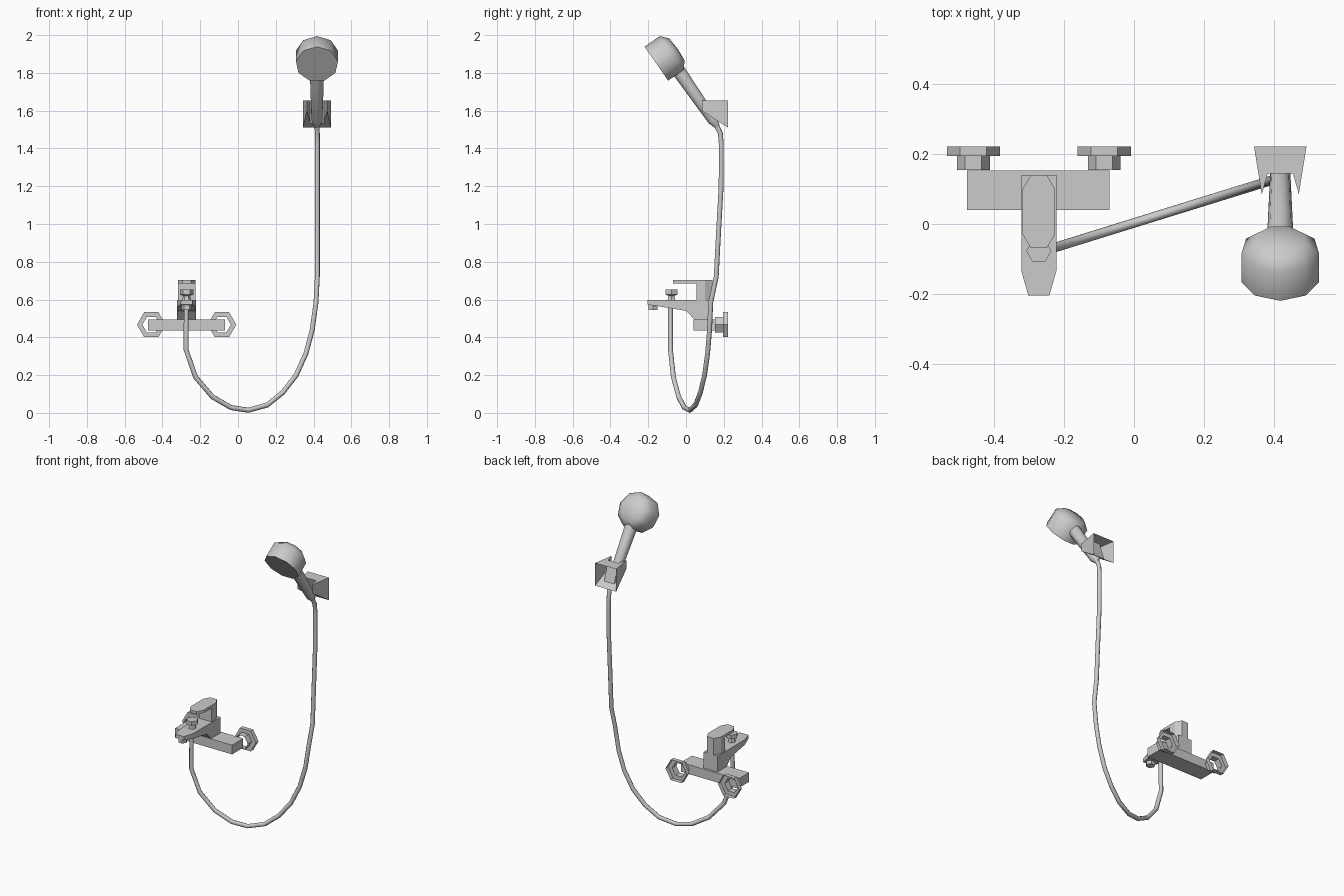
import bpy, bmesh
from math import cos, sin, tau
from mathutils import Vector as V

if "Cube" in bpy.data.objects:
    bpy.data.objects.remove(bpy.data.objects["Cube"])


def finish(name, bm, smooth=None):
    bmesh.ops.remove_doubles(bm, verts=bm.verts, dist=1e-5)
    bmesh.ops.recalc_face_normals(bm, faces=bm.faces)
    me = bpy.data.meshes.new(name)
    bm.to_mesh(me)
    bm.free()
    ob = bpy.data.objects.new(name, me)
    bpy.context.collection.objects.link(ob)
    if smooth:
        bpy.ops.object.select_all(action='DESELECT')
        ob.select_set(True)
        bpy.context.view_layer.objects.active = ob
        bpy.ops.object.shade_smooth_by_angle(angle=smooth)
    return ob


def loft(name, rings, caps=True, smooth=None):
    """Skin a list of equal-length vertex rings."""
    bm = bmesh.new()
    vs = [[bm.verts.new(p) for p in ring] for ring in rings]
    n = len(rings[0])
    for a, b in zip(vs, vs[1:]):
        for i in range(n):
            j = (i + 1) % n
            bm.faces.new((a[i], a[j], b[j], b[i]))
    if caps:
        bm.faces.new(vs[0])
        bm.faces.new(vs[-1])
    return finish(name, bm, smooth)


def lathe(name, profile, sides, origin, X, Y, caps=True, smooth=None):
    """Revolve (radius, distance) points about the axis X cross Y."""
    X, Y, o = V(X), V(Y), V(origin)
    axis = X.cross(Y)
    rings = [[o + axis * d + r * (X * cos(tau * i / sides) + Y * sin(tau * i / sides))
              for i in range(sides)] for r, d in profile]
    return loft(name, rings, caps, smooth)


def prism(name, outline, z0, z1):
    return loft(name, [[(x, y, z) for x, y in outline] for z in (z0, z1)])


CX, HX = -0.272, 0.418          # tap and shower centre lines
RIGHT, FWD, UP = (1, 0, 0), (0, 1, 0), (0, 0, 1)

# Wall flanges with nuts, open towards the wall
for side, x in (("left", CX - 0.187), ("right", CX + 0.187)):
    lathe("wall_flange_" + side, [(.076, 0), (.076, .027), (.047, .027), (.047, .068)],
          6, (x, .222, .467), RIGHT, UP, caps=False)

# Mixer bar
prism("mixer_bar", [(-.477, .04), (-.07, .04), (-.07, .153), (-.477, .153)], .435, .495)

# Spout, tapered at the front, deep at the back
spout = [(-.205, .03, .573), (-.135, .05, .563), (0, .05, .54), (.045, .05, .494), (.14, .05, .494)]
loft("spout", [[(CX - w, y, z), (CX + w, y, z), (CX + w, y, .597), (CX - w, y, .597)]
               for y, w, z in spout])
lathe("aerator", [(.028, 0), (.028, .03)], 6, (CX, -.175, .546), RIGHT, FWD)

# Lever and its column
prism("lever_column", [(CX - .046, .055), (CX + .046, .055), (CX + .046, .1),
                       (CX + .023, .14), (CX - .023, .14), (CX - .046, .1)], .596, .688)
prism("lever", [(CX - .023, -.068), (CX + .023, -.068), (CX + .046, -.03), (CX + .046, .1),
                (CX + .023, .14), (CX - .023, .14), (CX - .046, .1), (CX - .046, -.03)], .686, .704)

# Diverter knob and the hose connector below the spout
lathe("diverter_knob", [(.024, 0), (.018, .024), (.036, .03), (.036, .056)],
      6, (CX, -.077, .596), RIGHT, FWD)

# Shower head: a nine-sided cup with a low dome
u, n = V((0, .57, -.82)).normalized(), V((0, .82, .57)).normalized()
centre = V((HX, -.155, 1.846))
lathe("shower_head", [(0, 0), (.113, 0), (.113, .098), (.074, .132), (0, .138)],
      9, centre, -u, RIGHT, caps=False, smooth=.9)

# Handle
grip = centre + n * .075
lathe("handle", [(.038, .08), (.035, .2), (.029, .415), (.014, .455)],
      10, grip, RIGHT, -n, smooth=.7)

# Wall holder: open-backed fork around the handle
bm = bmesh.new()


def fork(z_back, z_tip, z_notch, y_notch):
    return [bm.verts.new((HX + x, y, z)) for x, y, z in (
        (-.075, .222, z_back), (-.053, .085, z_tip), (-.036, y_notch, z_notch),
        (.036, y_notch, z_notch), (.053, .085, z_tip), (.075, .222, z_back))]


top, low = fork(1.655, 1.655, 1.655, .145), fork(1.51, 1.6, 1.535, .185)
for i in range(5):
    bm.faces.new((top[i], top[i + 1], low[i + 1], low[i]))
for r in (top, low):
    for q in ((0, 1, 2), (0, 2, 3, 5), (3, 4, 5)):
        bm.faces.new([r[k] for k in q])
finish("wall_holder", bm)

# Hose: hangs in a slanted plane, then rises along the wall
hang = [(-.274, .57), (-.275, .335), (-.225, .19), (-.135, .085), (-.037, .028), (.055, .014),
        (.155, .042), (.237, .108), (.308, .2), (.36, .315), (.393, .44), (.413, .585)]
path = [V((x, .02 + (x - .055) * .31, z)) for x, z in hang]
path += [V((.42, y, z)) for y, z in ((.16, .72), (.172, .95), (.186, 1.2),
                                     (.187, 1.42), (.182, 1.48))]
path.append(grip + u * .445)
cu = bpy.data.curves.new("hose", 'CURVE')
cu.dimensions = '3D'
cu.bevel_depth, cu.bevel_resolution, cu.use_fill_caps = .0135, 2, True
sp = cu.splines.new('POLY')
sp.points.add(len(path) - 1)
for p, co in zip(sp.points, path):
    p.co = (*co, 1)
bpy.context.collection.objects.link(bpy.data.objects.new("hose", cu))
